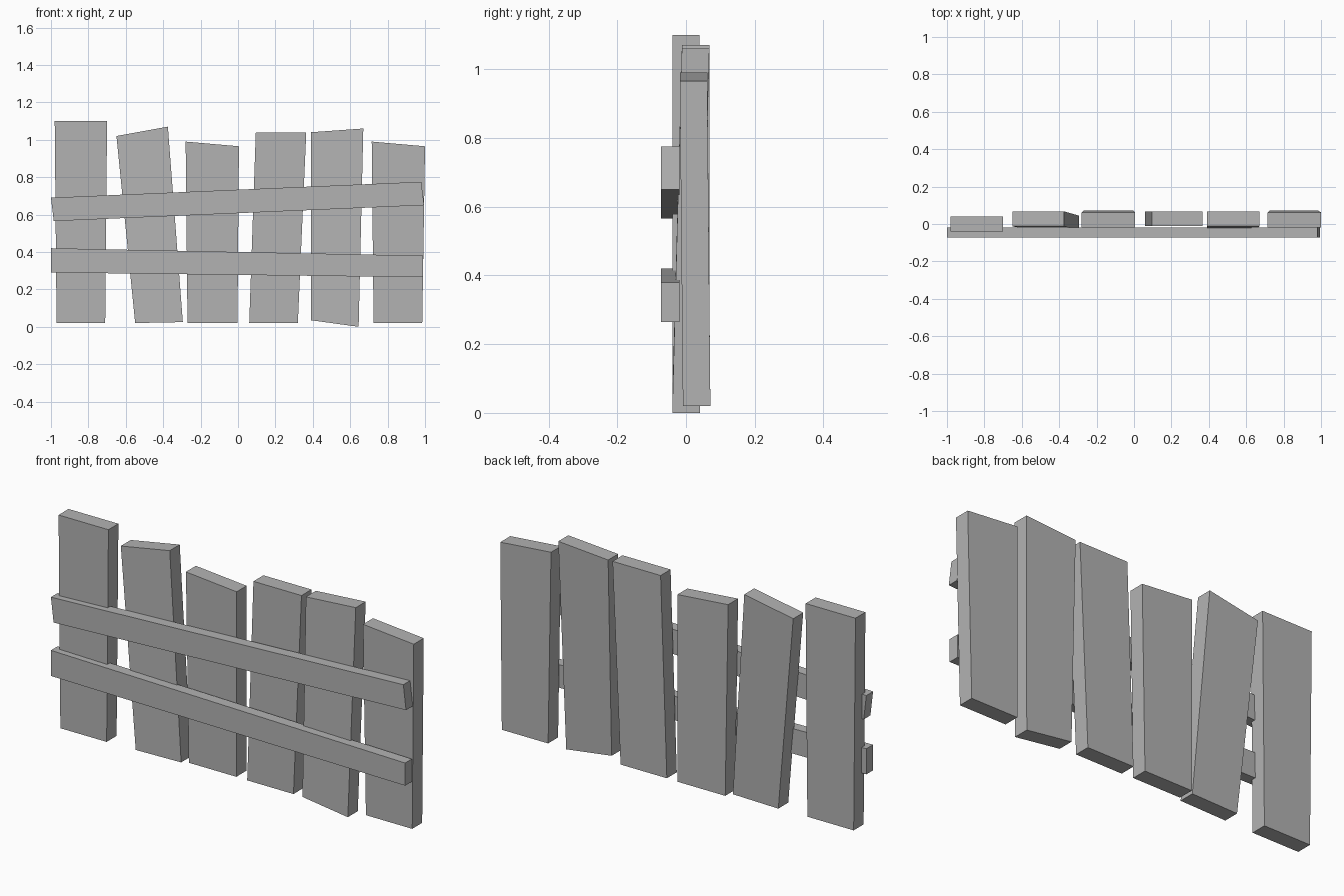
import bpy

cube = bpy.data.objects.get("Cube")
if cube:
    bpy.data.objects.remove(cube, do_unlink=True)

grey = bpy.data.materials.new("weathered_grey")
grey.use_nodes = True
colour = (0.45, 0.45, 0.45, 1)
grey.diffuse_color = colour
grey.node_tree.nodes["Principled BSDF"].inputs["Base Color"].default_value = colour


def board(name, outline, fronts, depth):
    """Board from a front outline (BL, BR, TR, TL); fronts = y of the front face at bottom and top."""
    low, high = fronts
    ys = (low, low, high, high)
    verts = [(x, y, z) for (x, z), y in zip(outline, ys)]
    verts += [(x, y + depth, z) for x, y, z in verts]
    faces = [(0, 1, 2, 3), (7, 6, 5, 4)]
    faces += [(i, i + 4, (i + 1) % 4 + 4, (i + 1) % 4) for i in range(4)]
    mesh = bpy.data.meshes.new(name)
    mesh.from_pydata(verts, [], faces)
    mesh.materials.append(grey)
    mesh.update()
    obj = bpy.data.objects.new(name, mesh)
    bpy.context.collection.objects.link(obj)


# Crooked upright planks, from the model's right to its left
planks = [
    ([(-.97, .02), (-.71, .02), (-.70, 1.10), (-.98, 1.10)], (-.04, -.04)),
    ([(-.55, .02), (-.295, .025), (-.375, 1.07), (-.65, 1.02)], (-.035, -.012)),
    ([(-.27, .02), (-.003, .02), (.005, .965), (-.28, .99)], (-.009, -.018)),
    ([(.06, .02), (.32, .02), (.365, 1.04), (.095, 1.04)], (-.012, -.012)),
    ([(.39, .035), (.645, 0), (.67, 1.06), (.39, 1.04)], (-.04, -.012)),
    ([(.725, .02), (.985, .02), (1, .965), (.715, .99)], (-.009, -.018)),
]
for number, (outline, fronts) in enumerate(planks, 1):
    board(f"upright_plank_{number}", outline, fronts, .08)

# Cross rails nailed to the front
rails = {
    "upper_rail": [(-.985, .565), (.995, .65), (.98, .775), (-1, .69)],
    "lower_rail": [(-1, .29), (.99, .265), (.99, .38), (-1, .42)],
}
for name, outline in rails.items():
    board(name, outline, (-.073, -.073), .054)
